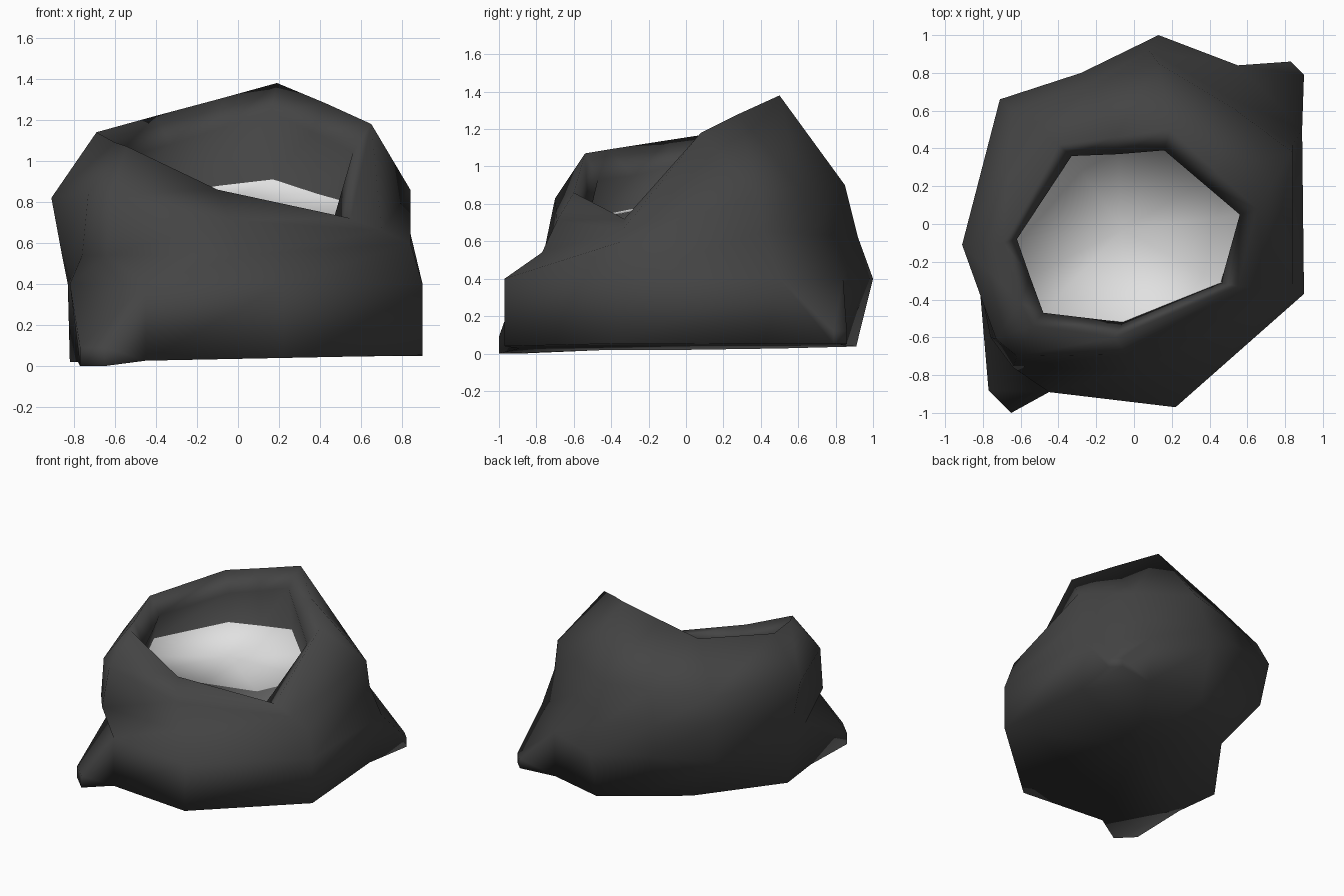
import bpy
import bmesh
from math import pi
from mathutils import Vector

default_cube = bpy.data.objects.get("Cube")
if default_cube:
    bpy.data.objects.remove(default_cube, do_unlink=True)


def make_material(name, level):
    """Flat colour shared by the viewport and the shader."""
    colour = (level, level, level, 1.0)
    material = bpy.data.materials.new(name)
    material.use_nodes = True
    material.diffuse_color = colour
    shader = material.node_tree.nodes["Principled BSDF"]
    shader.inputs["Base Color"].default_value = colour
    shader.inputs["Roughness"].default_value = 0.9
    return material


def add_ring(bm, points):
    return [bm.verts.new(point) for point in points]


def bridge(bm, upper, lower):
    """Join two rings of equal length and return the band of faces."""
    count = len(upper)
    return [bm.faces.new((upper[i], upper[(i + 1) % count],
                          lower[(i + 1) % count], lower[i]))
            for i in range(count)]


def fan(bm, ring, height):
    """Close a ring with triangles around a middle point."""
    middle = sum((vert.co for vert in ring), Vector()) / len(ring)
    middle.z = height
    centre = bm.verts.new(middle)
    return [bm.faces.new((vert, ring[(i + 1) % len(ring)], centre))
            for i, vert in enumerate(ring)]


def pull_corner(bm, face, first, second, bottom, top):
    """Draw one hem face out into a pinched sack corner."""
    root = face.verts[:]
    bm.faces.remove(face)
    tip = add_ring(bm, [(*first, top), (*second, top),
                        (*second, bottom), (*first, bottom)])
    bridge(bm, root, tip)
    bm.faces.new(tip)


# Ring outlines, starting at the back and running round by the +x side
rim = [(.19, .5, 1.38), (.43, .28, 1.28), (.65, .08, 1.18),
       (.55, -.33, .72), (-.1, -.6, .86), (-.54, -.54, 1.07),
       (-.6, -.42, 1.09), (-.69, -.1, 1.14), (-.4, .42, 1.22),
       (-.1, .46, 1.3)]
mouth = [(.16, .39), (.36, .22), (.56, .05), (.46, -.31), (-.06, -.52),
         (-.48, -.47), (-.55, -.28), (-.62, -.08), (-.33, .36), (-.08, .37)]
shoulder = [(.13, .85, .9), (.53, .61, .88), (.84, .38, .86),
            (.7, -.34, .66), (-.04, -.69, .71), (-.62, -.7, .83),
            (-.73, -.61, .84), (-.91, -.11, .82), (-.65, .6, .9),
            (-.22, .75, .9)]
belly = [(.08, .92, .62), (.5, .67, .64), (.84, .42, .65),
         (.84, -.34, .6), (.03, -.77, .54), (-.64, -.76, .54),
         (-.76, -.6, .54), (-.86, -.1, .55), (-.71, .66, .73),
         (-.28, .8, .66)]
hem = [(.13, 1), (.55, .84), (.89, .5), (.9, -.37), (.22, -.97),
       (-.45, -.89), (-.82, -.3), (-.83, -.08), (-.67, .61), (-.25, .78)]
base = [(.13, .91), (.55, .82), (.84, .42), (.9, -.37), (.22, -.97),
        (-.45, -.89), (-.78, -.42), (-.82, -.08), (-.4, .5), (-.12, .72)]
fill_heights = [.91, .84, .78, .69, .71, .73, .77, .81, .84, .88]
HEM_Z = .4

# Contents outline spreads a little way under the lip
FILL_SPREAD = 1.07
fill = [(x * FILL_SPREAD, y * FILL_SPREAD, z)
        for (x, y), z in zip(mouth, fill_heights)]
lip = [(x, y, max(edge[2] - .14, z + .005))
       for (x, y), edge, z in zip(mouth, rim, fill_heights)]

# Sack wall: from the contents over the rolled lip and down to the base
bm = bmesh.new()
rings = [add_ring(bm, points) for points in (
    fill, lip, rim, shoulder, belly,
    [(x, y, HEM_Z) for x, y in hem],
    [(x, y, .035 + .02 * x) for x, y in base])]
bands = [bridge(bm, upper, lower) for upper, lower in zip(rings, rings[1:])]

# Pinched bottom corners and floor
hem_band = bands[-1]
pull_corner(bm, hem_band[1], (.83, .86), (.9, .79), .05, .12)
pull_corner(bm, hem_band[5], (-.65, -1), (-.77, -.88), 0, .09)
fan(bm, rings[-1], .04)

# Contents: a gently sloping surface that fills the mouth
for face in fan(bm, rings[0], .81):
    face.material_index = 1

# Finished object, smooth all over
bmesh.ops.recalc_face_normals(bm, faces=bm.faces[:])
mesh = bpy.data.meshes.new("open_sack")
bm.to_mesh(mesh)
bm.free()
mesh.materials.append(make_material("charcoal cloth", .058))
mesh.materials.append(make_material("pale powder", .75))
sack = bpy.data.objects.new("open_sack", mesh)
bpy.context.scene.collection.objects.link(sack)
bpy.ops.object.select_all(action="DESELECT")
sack.select_set(True)
bpy.context.view_layer.objects.active = sack
bpy.ops.object.shade_smooth_by_angle(angle=pi)
